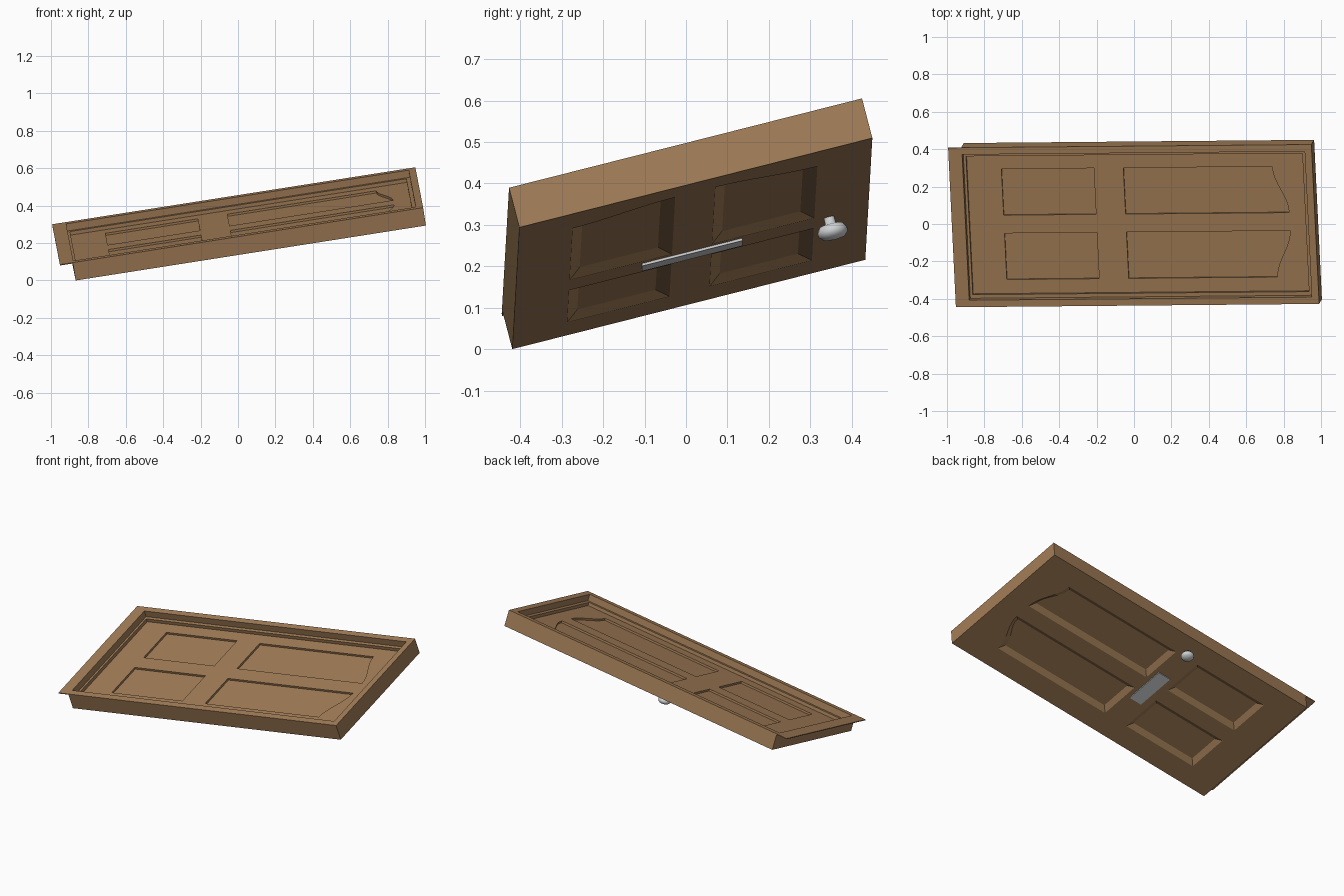
import bpy, bmesh, math
from mathutils import Vector, Matrix

if "Cube" in bpy.data.objects:
    bpy.data.objects.remove(bpy.data.objects["Cube"])

# tilted frame of the door: u = length, v = width, w = normal
U = Vector((0.988, 0.009, 0.155)).normalized()
V = Vector((-0.047, 0.968, 0.245))
V = (V - U * V.dot(U)).normalized()
W = U.cross(V)
PLACE = Matrix.Translation((-0.002, -0.01, 0.345)) @ Matrix((U, V, W)).transposed().to_4x4()


def material(name, rgb):
    m = bpy.data.materials.new(name)
    m.diffuse_color = (*rgb, 1)
    m.use_nodes = True
    m.node_tree.nodes["Principled BSDF"].inputs["Base Color"].default_value = m.diffuse_color
    return m


WOOD = material("brown wood", (0.36, 0.205, 0.095))
METAL = material("light grey metal", (0.62, 0.63, 0.64))


def make(name, bm, mat):
    bmesh.ops.recalc_face_normals(bm, faces=bm.faces)
    me = bpy.data.meshes.new(name)
    bm.to_mesh(me)
    bm.free()
    me.materials.append(mat)
    ob = bpy.data.objects.new(name, me)
    ob.matrix_world = PLACE
    bpy.context.collection.objects.link(ob)
    return ob


def loft(name, low, high, w0, w1, mat=WOOD):
    """Solid between two outlines with the same number of points."""
    bm = bmesh.new()
    a = [bm.verts.new((x, y, w0)) for x, y in low]
    b = [bm.verts.new((x, y, w1)) for x, y in high]
    n = len(a)
    bm.faces.new(a[::-1])
    bm.faces.new(b)
    for i in range(n):
        j = (i + 1) % n
        bm.faces.new((a[i], a[j], b[j], b[i]))
    return make(name, bm, mat)


def rect(u0, u1, v0, v1):
    return [(u0, v0), (u1, v0), (u1, v1), (u0, v1)]


def box(name, u0, u1, v0, v1, w0, w1, mat=WOOD):
    r = rect(u0, u1, v0, v1)
    return loft(name, r, r, w0, w1, mat)


def panel(u0, u1, rise, side, inset):
    """Panel outline; the far end rises in an arch towards the middle stile."""
    v0, v1 = 0.05 + inset, 0.305 - inset
    n = 8 if rise else 1
    pts = [(u0 + inset, v1), (u0 + inset, v0)]
    for i in range(n + 1):
        t = i / n
        lift = rise * (1 + math.cos(math.pi * t)) / 2
        pts.append((u1 - inset + lift, v0 + (v1 - v0) * t))
    return [(u, v * side) for u, v in pts]


def cut(ob, cutters):
    for c in cutters:
        c.hide_render = True
        m = ob.modifiers.new("cut", 'BOOLEAN')
        m.operation = 'DIFFERENCE'
        m.solver = 'EXACT'
        m.object = c
    bpy.context.view_layer.update()
    dg = bpy.context.evaluated_depsgraph_get()
    me = bpy.data.meshes.new_from_object(ob.evaluated_get(dg))
    ob.modifiers.clear()
    ob.data = me
    for c in cutters:
        bpy.data.objects.remove(c)


# door body with a stepped recess on top and panels on both faces
FLOOR, BOTTOM = -0.06, -0.1
door = box("door_and_frame", -0.913, 0.983, -0.44, 0.44, BOTTOM, 0)
cutters = [box("upper_recess", -0.909, 0.945, -0.402, 0.402, -0.04, 0.05),
           box("lower_recess", -0.895, 0.925, -0.382, 0.382, FLOOR, 0.04)]
for side in (1, -1):
    for u0, u1, rise in ((-0.71, -0.21, 0), (-0.05, 0.755, 0.08)):
        o = panel(u0, u1, rise, side, 0)
        cutters.append(loft("top_panel", o, o, FLOOR - 0.012, FLOOR + 0.01))
        wide = panel(u0, u1, rise, side, -0.015)
        slim = panel(u0, u1, rise, side, 0.03)
        cutters.append(loft("under_panel", wide, slim, BOTTOM - 0.01, BOTTOM + 0.02))
cut(door, cutters)

# thin lip that runs past the low end of the door
box("end_lip", -0.983, -0.909, -0.44, 0.44, -0.005, 0)

# letter plate on the underside
box("letter_plate", -0.162, -0.078, -0.125, 0.125, BOTTOM - 0.006, BOTTOM + 0.002, METAL)

# round knob: lathed profile of radius and depth
profile = [(0.013, -0.005), (0.013, 0.015), (0.03, 0.02), (0.037, 0.032),
           (0.036, 0.042), (0.026, 0.052), (0.0, 0.056)]
bm = bmesh.new()
vs = [bm.verts.new((r, 0, -d)) for r, d in profile]
es = [bm.edges.new(p) for p in zip(vs, vs[1:])]
bmesh.ops.spin(bm, geom=vs + es, cent=(0, 0, 0), axis=(0, 0, 1), angle=2 * math.pi, steps=16)
bmesh.ops.remove_doubles(bm, verts=bm.verts, dist=1e-5)
bmesh.ops.translate(bm, verts=bm.verts, vec=(-0.1, 0.342, BOTTOM))
knob = make("knob", bm, METAL)
for p in knob.data.polygons:
    p.use_smooth = True
